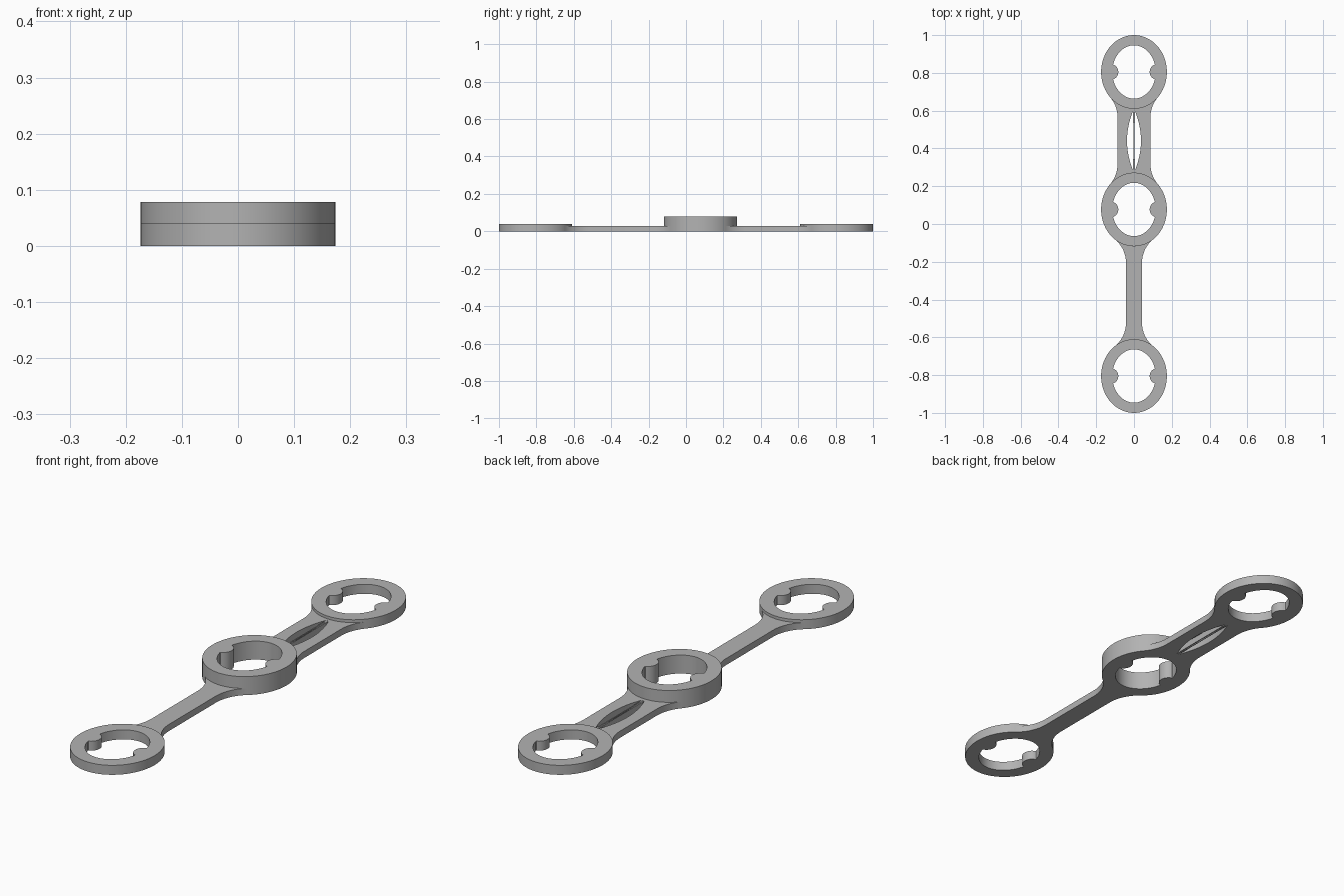
import bpy, bmesh, math
from mathutils import Vector

if "Cube" in bpy.data.objects:
    bpy.data.objects.remove(bpy.data.objects["Cube"])

RX, RY = 0.174, 0.195          # outer ring radii
HX, HY = 0.115, 0.141          # hole radii
LX, LY, LC = 0.037, 0.040, 0.120   # lug radii and offset from ring centre
K = RX / RY                    # sideways squash of the whole shape
FILLET = 0.155
TOP, MID, LOW = 0.805, 0.077, -0.805

grey = bpy.data.materials.new("matte grey")
grey.diffuse_color = (0.45, 0.45, 0.45, 1)
grey.use_nodes = True
grey.node_tree.nodes["Principled BSDF"].inputs["Base Color"].default_value = grey.diffuse_color


def plate(name, loops, height):
    """Fill flat outlines (outer loop first, then holes) and extrude upward."""
    bm = bmesh.new()
    for loop in loops:
        vs = [bm.verts.new((x, y, 0)) for x, y in loop]
        for i, v in enumerate(vs):
            bm.edges.new((v, vs[(i + 1) % len(vs)]))
    bmesh.ops.triangle_fill(bm, edges=bm.edges[:], use_beauty=True)
    ext = bmesh.ops.extrude_face_region(bm, geom=bm.faces[:])
    top = [g for g in ext["geom"] if isinstance(g, bmesh.types.BMVert)]
    bmesh.ops.translate(bm, verts=top, vec=Vector((0, 0, height)))
    bmesh.ops.recalc_face_normals(bm, faces=bm.faces[:])
    me = bpy.data.meshes.new(name)
    bm.to_mesh(me)
    bm.free()
    me.materials.append(grey)
    ob = bpy.data.objects.new(name, me)
    bpy.context.collection.objects.link(ob)
    bpy.ops.object.select_all(action='DESELECT')
    ob.select_set(True)
    bpy.context.view_layer.objects.active = ob
    bpy.ops.object.shade_smooth_by_angle(angle=math.radians(30))
    return ob


def ellipse(rx, ry, cx=0, cy=0, n=96):
    return [(cx + rx * math.cos(2 * math.pi * i / n),
             cy + ry * math.sin(2 * math.pi * i / n)) for i in range(n)]


def hole(cy):
    """Oval hole with a rounded lug on each side."""
    half = [(x, y) for x, y in ellipse(HX, HY, n=192)
            if y > 0 and ((abs(x) - LC) / LX) ** 2 + (y / LY) ** 2 > 1.02]
    lug = []
    for i in range(49):        # left lug, top to bottom
        a = math.pi / 2 - math.pi * i / 48
        x, y = -LC + LX * math.cos(a), LY * math.sin(a)
        if (x / HX) ** 2 + (y / HY) ** 2 < 0.99:
            lug.append((x, y))
    side = half + lug
    return [(x, cy + y) for x, y in side] + [(-x, cy - y) for x, y in side]


def flank(cy, sign, w, n=14):
    """From the ring's middle line along its edge, then the fillet to width w."""
    wc = w / K + FILLET
    h = math.sqrt((RY + FILLET) ** 2 - wc ** 2)
    a = math.atan2(wc, h)      # angle of the tangent point
    pts = [(K * RY * math.sin(a * i / n), cy + sign * RY * math.cos(a * i / n))
           for i in range(n + 1)]
    for i in range(1, n + 1):  # fillet arc
        b = a + (math.pi / 2 - a) * i / n
        pts.append((K * (wc - FILLET * math.sin(b)),
                    cy + sign * (h - FILLET * math.cos(b))))
    return pts


# Three rings, the middle one taller
for name, cy, h in (("back_ring", TOP, 0.04), ("middle_ring", MID, 0.078),
                    ("front_ring", LOW, 0.04)):
    plate(name, [ellipse(RX, RY, 0, cy), hole(cy)], h)

# Single narrow bar between middle and front rings
right = flank(MID, -1, 0.042) + flank(LOW, 1, 0.042)[::-1]
left = [(-x, y) for x, y in right[1:-1]][::-1]
plate("front_bar", [right + left], 0.028)

# Pair of struts around a pointed slot between middle and back rings
y0, y1 = MID + RY, TOP - RY
slot = []
for i in range(1, 24):
    s = 1 - 2 * i / 24
    slot.append((0.037 * (1 - s * s), (y0 + y1) / 2 + s * (y1 - y0) / 2))
outline = flank(MID, 1, 0.087) + flank(TOP, -1, 0.087)[::-1] + slot[::-1]
for name, m in (("right_strut", 1), ("left_strut", -1)):
    plate(name, [[(m * x, y) for x, y in outline]], 0.028)
